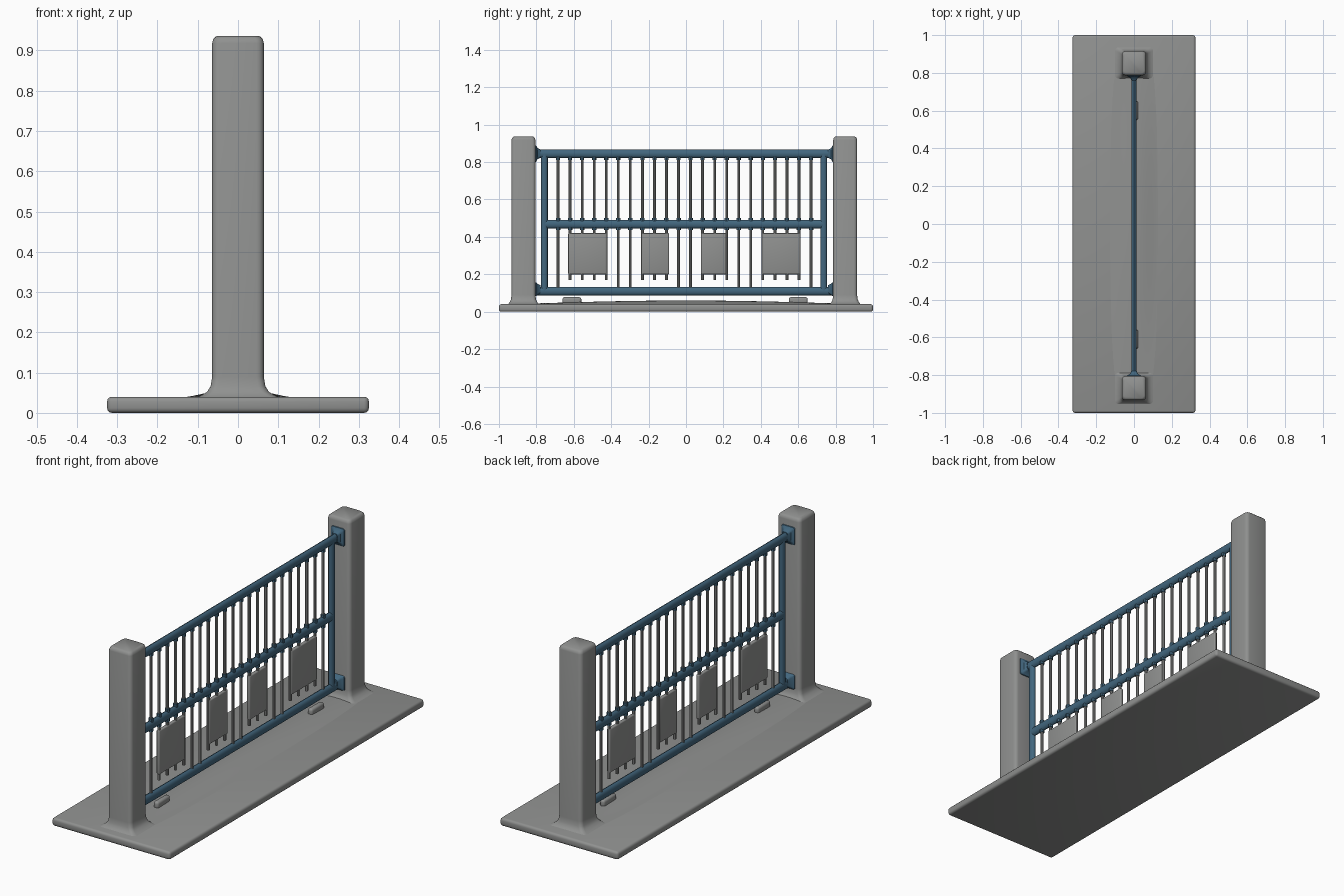
import bpy, bmesh, math

if "Cube" in bpy.data.objects:
    bpy.data.objects.remove(bpy.data.objects["Cube"])

def material(name, rgb):
    m = bpy.data.materials.new(name)
    m.diffuse_color = (*rgb, 1)
    m.use_nodes = True
    m.node_tree.nodes["Principled BSDF"].inputs["Base Color"].default_value = m.diffuse_color
    return m

GREY = material("stone grey", (0.28, 0.285, 0.28))
BLUE = material("steel blue", (0.055, 0.135, 0.21))

def finish(bm, name, mat, angle=40):
    bmesh.ops.recalc_face_normals(bm, faces=bm.faces)
    me = bpy.data.meshes.new(name)
    bm.to_mesh(me)
    bm.free()
    ob = bpy.data.objects.new(name, me)
    bpy.context.collection.objects.link(ob)
    me.materials.append(mat)
    bpy.ops.object.select_all(action='DESELECT')
    ob.select_set(True)
    bpy.context.view_layer.objects.active = ob
    bpy.ops.object.shade_smooth_by_angle(angle=math.radians(angle))
    return ob

def box(name, lo, hi, mat, bevel=0.0):
    bm = bmesh.new()
    bmesh.ops.create_cube(bm, size=1)
    for v in bm.verts:
        v.co = [(a + b) / 2 + c * (b - a) for a, b, c in zip(lo, hi, v.co)]
    if bevel:
        bmesh.ops.bevel(bm, geom=bm.edges[:], offset=bevel, segments=3,
                        profile=0.5, affect='EDGES')
    return finish(bm, name, mat)

def ring(hx, hy, r, n=4):
    """Rounded rectangle outline."""
    pts = []
    for k, (sx, sy) in enumerate([(1, 1), (-1, 1), (-1, -1), (1, -1)]):
        for i in range(n + 1):
            a = (k + i / n) * math.pi / 2
            pts.append((sx * (hx - r) + r * math.cos(a),
                        sy * (hy - r) + r * math.sin(a)))
    return pts

def loft(name, rings, mat):
    """Skin a list of equally long 3D rings and cap both ends."""
    bm = bmesh.new()
    rows = [[bm.verts.new(p) for p in r] for r in rings]
    n = len(rows[0])
    for a, b in zip(rows, rows[1:]):
        for i in range(n):
            bm.faces.new((a[i], a[(i + 1) % n], b[(i + 1) % n], b[i]))
    bm.faces.new(rows[0])
    bm.faces.new(rows[-1])
    return finish(bm, name, mat)

def tube(name, axis, start, end, centre, hx, h, mat, n=12):
    """Oval bar along y (centre is z) or along z (centre is y)."""
    rings = []
    for t in (start, end):
        c = [(hx * math.cos(a), centre + h * math.sin(a))
             for a in (2 * math.pi * i / n for i in range(n))]
        rings.append([(x, t, w) if axis == 'y' else (x, w, t) for x, w in c])
    return loft(name, rings, mat)

# Base slab
box("base", (-0.325, -1, 0), (0.325, 1, 0.04), GREY, 0.012)

# Low mound running under the fence
bm = bmesh.new()
bmesh.ops.create_grid(bm, x_segments=16, y_segments=32, size=1)
for v in bm.verts:
    u, w = v.co.x, v.co.y
    bump = (1 - u * u) ** 2 * (0.3 + 0.7 * math.cos(w * math.pi / 2))
    v.co = (u * 0.15, w * 0.8, 0.038 + 0.022 * bump)
finish(bm, "base_mound", GREY)

# Posts: half size, flare in x, flare in y, height
post_profile = [(0.064, 0.05, 0.025, 0.036), (0.064, 0.030, 0.017, 0.042),
                (0.064, 0.013, 0.009, 0.052), (0.064, 0.004, 0.003, 0.066),
                (0.064, 0, 0, 0.09), (0.064, 0, 0, 0.918), (0.061, 0, 0, 0.929),
                (0.053, 0, 0, 0.936)]
for side, yc in (("front", -0.869), ("back", 0.851)):
    loft(side + "_post", [[(x, yc + y, z) for x, y in ring(h + fx, h + fy, 0.018)]
                          for h, fx, fy, z in post_profile], GREY)

# Blue frame: rails and stiles
tube("top_rail", 'y', -0.82, 0.80, 0.844, 0.014, 0.022, BLUE)
tube("middle_rail", 'y', -0.757, 0.736, 0.468, 0.014, 0.023, BLUE)
tube("bottom_rail", 'y', -0.82, 0.80, 0.110, 0.014, 0.023, BLUE)
tube("front_stile", 'z', 0.11, 0.844, -0.757, 0.014, 0.018, BLUE)
tube("back_stile", 'z', 0.11, 0.844, 0.736, 0.014, 0.018, BLUE)

# Tapered flanges where the rails meet the posts
for side, y0, d in (("front", -0.806, 1), ("back", 0.788, -1)):
    for level, zc, hz in (("top", 0.845, 0.045), ("bottom", 0.12, 0.038)):
        steps = [(0.038, hz, -0.002), (0.036, hz - 0.002, 0.005),
                 (0.021, 0.030, 0.012), (0.014, 0.022, 0.028)]
        loft(f"{side}_{level}_flange",
             [[(x, y0 + d * t, zc + z) for x, z in ring(hx, h, 0.01)]
              for hx, h, t in steps], BLUE)

# Infill panels: y from, y to
panels = [(-0.63, -0.425), (-0.235, -0.09), (0.08, 0.215), (0.41, 0.61)]
for i, (a, b) in enumerate(panels):
    box(f"panel_{i + 1}", (-0.009, a, 0.20), (0.009, b, 0.42), GREY, 0.006)

# Thin balusters with small collars on the rails
for i in range(22):
    y = -0.684 + i * 0.0644
    behind = any(a - 0.01 < y < b + 0.01 for a, b in panels)
    tube(f"upper_baluster_{i + 1}", 'z', 0.47, 0.84, y, 0.007, 0.0075, GREY, 8)
    tube(f"lower_baluster_{i + 1}", 'z', 0.17 if behind else 0.11, 0.47, y,
         0.007, 0.0075, GREY, 8)
    tube(f"middle_collar_{i + 1}", 'z', 0.436, 0.502, y, 0.011, 0.012, BLUE, 8)
    tube(f"top_collar_{i + 1}", 'z', 0.812, 0.84, y, 0.011, 0.011, BLUE, 8)

# Small lumps on the base near each end
for side, y in (("front", -0.61), ("back", 0.60)):
    box(side + "_lump", (-0.005, y - 0.05, 0.04), (0.022, y + 0.05, 0.078), GREY, 0.011)
